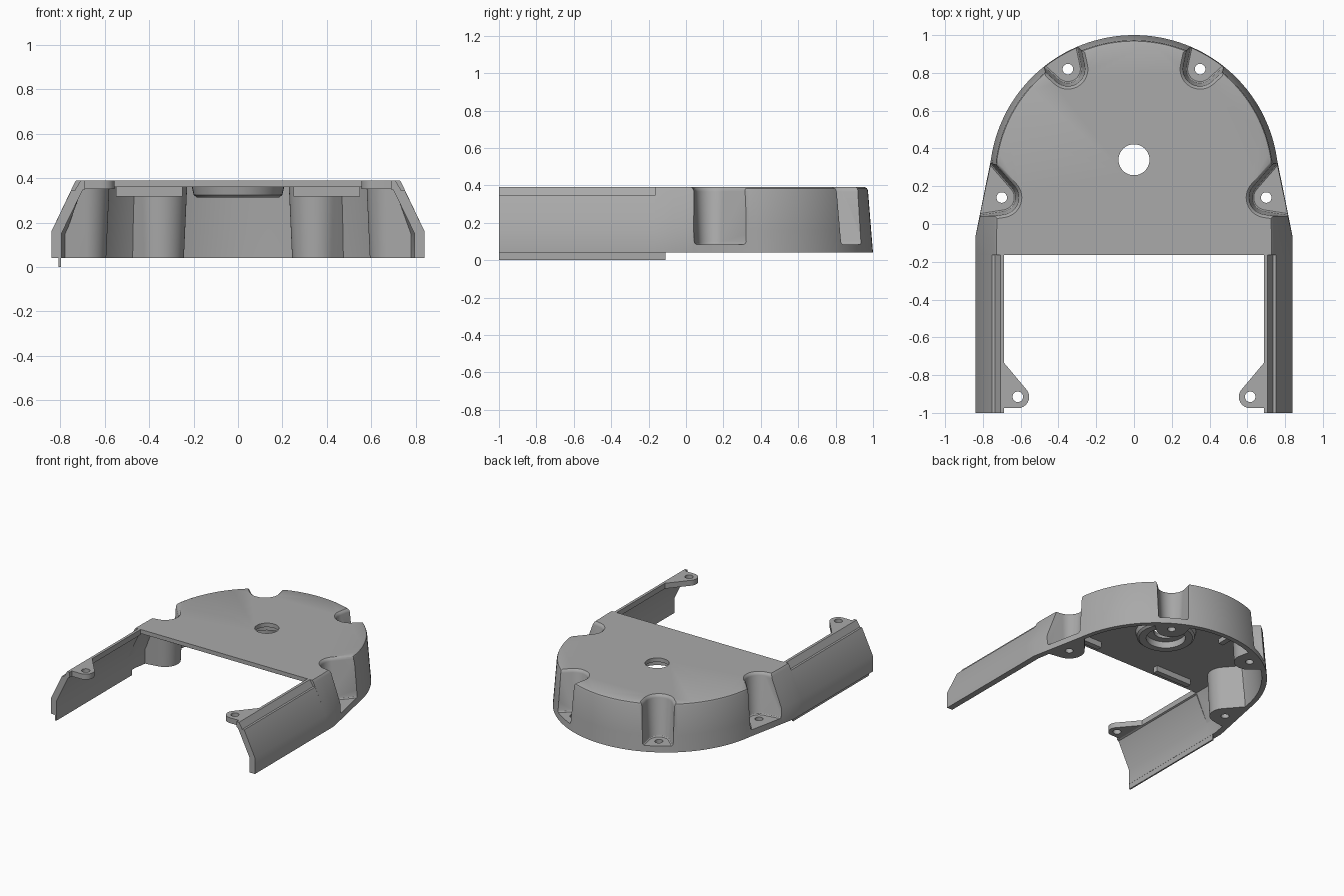
import bpy, bmesh
from math import sin, cos, pi, radians
from mathutils import Vector

if "Cube" in bpy.data.objects:
    bpy.data.objects.remove(bpy.data.objects["Cube"], do_unlink=True)

grey = bpy.data.materials.new("plain_grey")
grey.use_nodes = True
grey.diffuse_color = (0.4, 0.4, 0.4, 1)
grey.node_tree.nodes["Principled BSDF"].inputs["Base Color"].default_value = (0.4, 0.4, 0.4, 1)

BOTTOM, TOP, PLATE = 0.04, 0.39, 0.36
FRONT = -0.165


def loft(name, loops):
    """Skin a stack of closed loops and cap both ends."""
    bm = bmesh.new()
    rings = [[bm.verts.new(p) for p in loop] for loop in loops]
    n = len(rings[0])
    for low, high in zip(rings, rings[1:]):
        for i in range(n):
            j = (i + 1) % n
            bm.faces.new((low[i], low[j], high[j], high[i]))
    bm.faces.new(rings[0][::-1])
    bm.faces.new(rings[-1])
    bmesh.ops.recalc_face_normals(bm, faces=bm.faces)
    mesh = bpy.data.meshes.new(name)
    bm.to_mesh(mesh)
    bm.free()
    mesh.materials.append(grey)
    obj = bpy.data.objects.new(name, mesh)
    bpy.context.collection.objects.link(obj)
    return obj


def circle(x, y, r, z, n=40):
    return [(x + r * cos(2 * pi * i / n), y + r * sin(2 * pi * i / n), z) for i in range(n)]


def cylinder(name, x, y, r, z0, z1):
    return loft(name, [circle(x, y, r, z0), circle(x, y, r, z1)])


def box(name, x0, x1, y0, y1, z0, z1):
    ring = [(x0, y0), (x1, y0), (x1, y1), (x0, y1)]
    return loft(name, [[(x, y, z) for x, y in ring] for z in (z0, z1)])


def cut(target, cutters):
    """Subtract each cutter and delete it."""
    for c in cutters:
        mod = target.modifiers.new("cut", "BOOLEAN")
        mod.operation, mod.solver, mod.object = "DIFFERENCE", "EXACT", c
        bpy.context.view_layer.objects.active = target
        bpy.ops.object.modifier_apply(modifier=mod.name)
        bpy.data.objects.remove(c, do_unlink=True)


def outline(z, radius, side, shoulder, front=FRONT):
    """Open-front horseshoe: straight flanks, then a round back."""
    right = [(side, front), (side, -0.07)]
    for t in (0.25, 0.5, 0.75):
        end = Vector((radius * cos(radians(8)), 0.235 + radius * sin(radians(8))))
        p = Vector((side, shoulder)).lerp(end, t)
        right.append((p.x, p.y))
    arc = [radians(8 + 164 * i / 64) for i in range(65)]
    back = [(radius * cos(a), 0.235 + radius * sin(a)) for a in arc]
    left = [(-x, y) for x, y in reversed(right)]
    return [(x, y, z) for x, y in right + back + left]


def pocket_loop(x, y, direction, flare, r, z):
    """Flared U around a screw hole, open towards the outside."""
    d, f = radians(direction), radians(flare)
    a0, a1 = d + f + pi / 2, d - f + 3 * pi / 2
    pts = [(x + r * cos(a0 + (a1 - a0) * i / 20), y + r * sin(a0 + (a1 - a0) * i / 20))
           for i in range(21)]
    reach = 0.32
    pts.append((pts[-1][0] + reach * cos(d - f), pts[-1][1] + reach * sin(d - f)))
    pts.insert(0, (pts[0][0] + reach * cos(d + f), pts[0][1] + reach * sin(d + f)))
    return [(px, py, z) for px, py in pts]


# Screw pockets: x, y, opening direction, flare
pockets = [(0.35, 0.82, 60, 18), (0.70, 0.14, 20, 29)]
pockets += [(-x, y, 180 - d, f) for x, y, d, f in pockets]

# Main cover shell
cover = loft("cover_shell", [
    outline(BOTTOM, 0.765, 0.84, -0.07),
    outline(0.16, 0.755, 0.84, -0.07),
    outline(0.372, 0.738, 0.739, -0.07),
    outline(0.384, 0.733, 0.733, -0.07),
    outline(TOP, 0.722, 0.728, -0.07)])

# Hollow inside, leaving walls around the pockets
cavity = loft("cavity", [
    outline(-0.05, 0.735, 0.795, -0.07, -0.4),
    outline(0.15, 0.722, 0.795, -0.07, -0.4),
    outline(PLATE, 0.705, 0.70, -0.07, -0.4)])
cut(cavity, [loft("pocket_wall", [pocket_loop(*p, 0.10, -0.1), pocket_loop(*p, 0.125, 0.45)])
             for p in pockets])
cut(cover, [cavity])

# Pocket recesses with softened floor and rim
levels = [(0.085, 0.066), (0.09, 0.073), (0.10, 0.077), (0.368, 0.09),
          (0.382, 0.096), (TOP, 0.106), (0.45, 0.106)]
cut(cover, [loft("recess", [pocket_loop(*p, r, z) for z, r in levels]) for p in pockets])
cut(cover, [cylinder("screw_hole", p[0], p[1], 0.028, -0.1, 0.2) for p in pockets])
cut(cover, [cylinder("centre_hole", 0, 0.34, 0.082, 0.2, 0.5)])

# Ring under the centre hole
ring = loft("centre_ring", [circle(0, 0.34, 0.21, PLATE + 0.01), circle(0, 0.34, 0.20, 0.325),
                            circle(0, 0.34, 0.185, 0.312)])
cut(ring, [cylinder("ring_bore", 0, 0.34, 0.135, 0.2, 0.5)])
parts = [cover, ring]

# Side arms, tabs and underside ribs
profile = [(0.84, BOTTOM), (0.84, 0.16), (0.751, 0.345), (0.735, 0.345), (0.708, TOP),
           (0.688, TOP), (0.688, 0.35), (0.70, 0.345), (0.795, 0.15), (0.795, BOTTOM)]
hx, hy, hr = 0.615, -0.915, 0.06
for s, side in ((1, "left"), (-1, "right")):
    parts.append(loft(side + "_arm", [[(s * x, y, z) for x, z in profile] for y in (-1, FRONT)]))

    corner = [(hx + hr * cos(radians(a)), hy + hr * sin(radians(a))) for a in range(135, 271, 15)]
    tab_shape = [(0.695, hy - hr), (0.695, -0.735), (0.688, -0.735)] + corner
    tab = loft(side + "_tab", [[(s * x, y, z) for x, y in tab_shape] for z in (0.35, TOP)])
    cut(tab, [cylinder("tab_hole", s * hx, hy, 0.028, 0.2, 0.5)])
    parts.append(tab)

    x0, x1 = sorted((s * 0.25, s * 0.55))
    parts.append(box(side + "_front_rib", x0, x1, -0.09, -0.05, 0.317, PLATE + 0.005))
    x0, x1 = sorted((s * 0.34, s * 0.38))
    parts.append(box(side + "_back_rib", x0, x1, 0.50, 0.72, 0.325, PLATE + 0.005))

# Thin lip under one arm
parts.append(box("right_arm_lip", -0.807, -0.796, -1, -0.11, 0, 0.06))

# Smooth curved faces, keep sharp edges
for obj in bpy.context.view_layer.objects:
    obj.select_set(obj in parts)
bpy.context.view_layer.objects.active = cover
bpy.ops.object.shade_smooth_by_angle(angle=radians(30))
